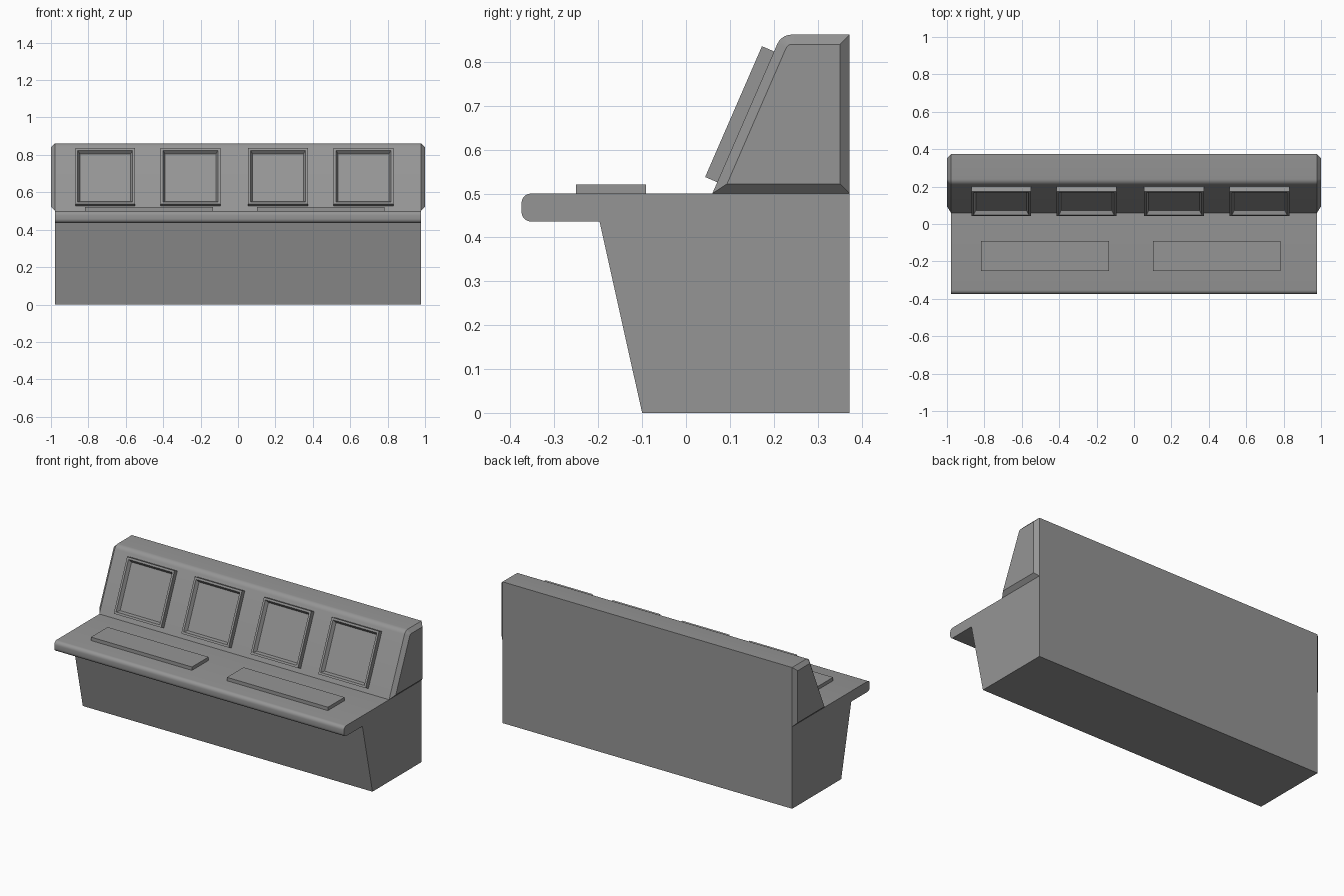
import bpy, bmesh, math
from mathutils import Vector, Matrix

cube = bpy.data.objects.get("Cube")
if cube:
    bpy.data.objects.remove(cube, do_unlink=True)

grey = bpy.data.materials.new("plain grey")
grey.use_nodes = True
colour = (0.3, 0.3, 0.3, 1)
grey.diffuse_color = colour
grey.node_tree.nodes["Principled BSDF"].inputs["Base Color"].default_value = colour


def finish(bm, name, matrix=None):
    """Turn a bmesh into a named grey object with sharp edges kept."""
    bmesh.ops.recalc_face_normals(bm, faces=bm.faces)
    mesh = bpy.data.meshes.new(name)
    bm.to_mesh(mesh)
    bm.free()
    mesh.materials.append(grey)
    obj = bpy.data.objects.new(name, mesh)
    bpy.context.collection.objects.link(obj)
    if matrix:
        obj.matrix_world = matrix
    bpy.ops.object.select_all(action='DESELECT')
    obj.select_set(True)
    bpy.context.view_layer.objects.active = obj
    bpy.ops.object.shade_smooth_by_angle(angle=math.radians(30))


def rounded(prev, corner, nxt, radius, steps=5):
    """Points of an arc that rounds one profile corner."""
    p, c, n = Vector(prev), Vector(corner), Vector(nxt)
    a, b = (p - c).normalized(), (n - c).normalized()
    half = a.angle(b) / 2
    centre = c + (a + b).normalized() * radius / math.sin(half)
    tangent = radius / math.tan(half)
    start = (c + a * tangent - centre).normalized()
    end = (c + b * tangent - centre).normalized()
    sweep = math.pi - 2 * half
    points = []
    for i in range(steps + 1):
        t = i / steps
        ray = start * math.sin((1 - t) * sweep) + end * math.sin(t * sweep)
        points.append(centre + ray * radius / math.sin(sweep))
    return points


def box(bm, size, centre):
    bmesh.ops.create_cube(bm, size=1, matrix=Matrix.Translation(centre) @ Matrix.Diagonal((*size, 1)))


# Console body: desk profile and screen housing share the desk-top edge
HALF, DESK, TOP, BACK, FRONT = 0.978, 0.5, 0.862, 0.373, -0.375
LIP = 0.436
foot, slope_top = (0.06, DESK), (0.2173, TOP)
lower = [(BACK, DESK), (BACK, 0), (-0.1, 0), (-0.197, LIP)]
lower += rounded((-0.197, LIP), (FRONT, LIP), (FRONT, DESK), 0.022)
lower += rounded((FRONT, LIP), (FRONT, DESK), foot, 0.022)
lower += [foot]
arc = rounded(foot, slope_top, (BACK, TOP), 0.035)

bm = bmesh.new()
low_verts = [bm.verts.new((-HALF, y, z)) for y, z in lower]
arc_verts = [bm.verts.new((-HALF, y, z)) for y, z in arc]
corner = bm.verts.new((-HALF, BACK, TOP))
ends = [bm.faces.new(low_verts),
        bm.faces.new([low_verts[-1], *arc_verts, corner, low_verts[0]])]
res = bmesh.ops.extrude_face_region(bm, geom=ends, use_keep_orig=True)
moved = [v for v in res["geom"] if isinstance(v, bmesh.types.BMVert)]
bmesh.ops.translate(bm, verts=moved, vec=(2 * HALF, 0, 0))
bmesh.ops.recalc_face_normals(bm, faces=bm.faces)

# Chamfered cheeks on both ends of the housing
cheeks = [f for f in bm.faces if abs(f.normal.x) > 0.9 and f.calc_center_median().z > DESK]
bmesh.ops.inset_individual(bm, faces=cheeks, thickness=0.022, depth=0.022, use_even_offset=True)
finish(bm, "console_body")

# Framed screens lying on the sloped face
up = Vector((0, slope_top[0] - foot[0], slope_top[1] - foot[1])).normalized()
across = Vector((1, 0, 0))
out = across.cross(up)
for i, x in enumerate((-0.71, -0.254, 0.214, 0.671)):
    bm = bmesh.new()
    box(bm, (0.32, 0.325, 0.03), (0, 0.1625, 0.015))
    bm.normal_update()
    face = [f for f in bm.faces if f.normal.z > 0.9]
    bmesh.ops.inset_individual(bm, faces=face, thickness=0.018)
    bmesh.ops.inset_individual(bm, faces=face, thickness=0.016, depth=-0.02)
    origin = Vector((x, *foot)) + up * 0.028
    place = Matrix((across, up, out)).transposed().to_4x4()
    finish(bm, f"screen_{i + 1}", Matrix.Translation(origin) @ place)

# Raised control panels on the desk
for name, x in (("right_control_panel", -0.476), ("left_control_panel", 0.442)):
    bm = bmesh.new()
    box(bm, (0.682, 0.16, 0.021), (x, -0.171, DESK + 0.0105))
    finish(bm, name)
